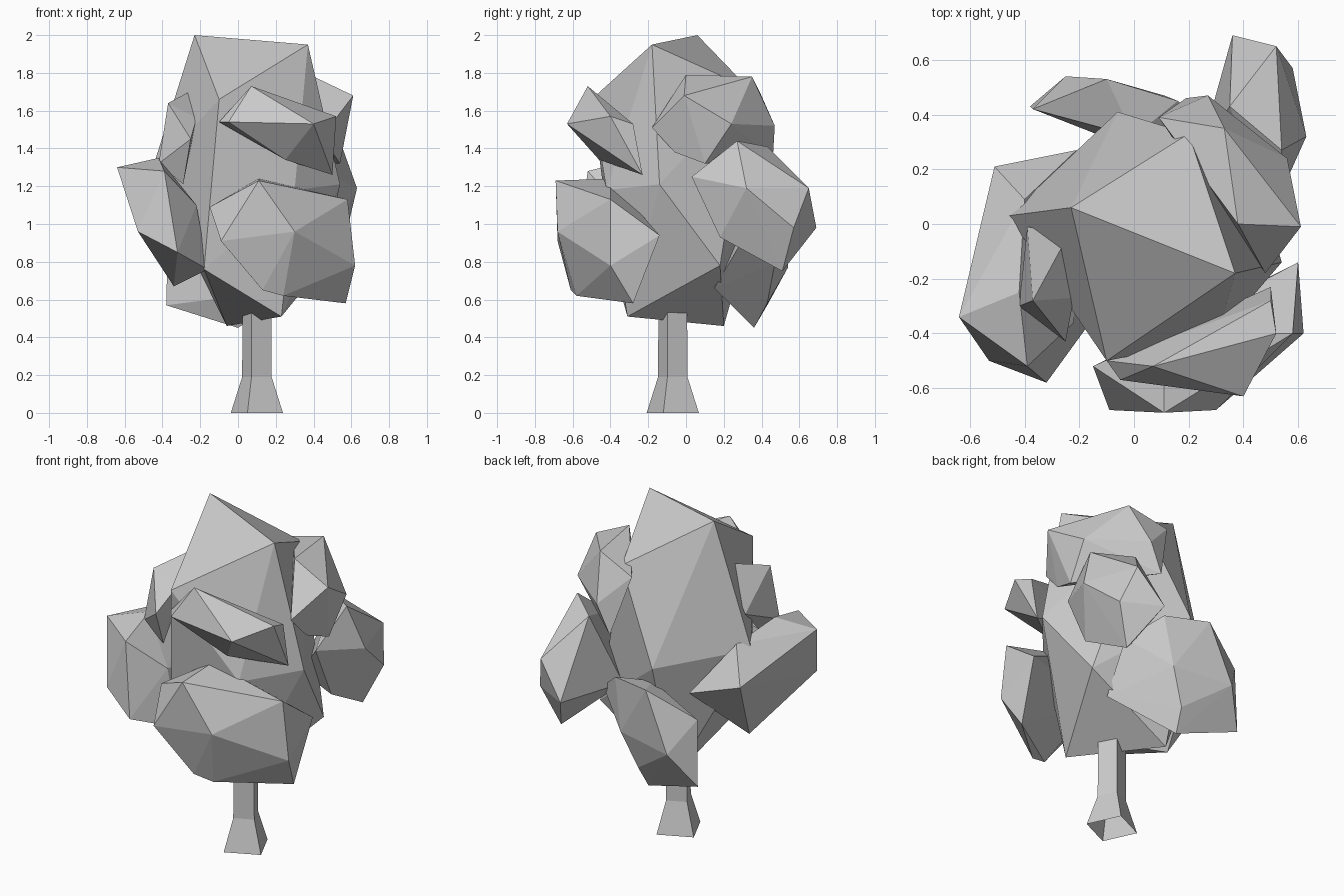
import bpy
import bmesh
import math
from mathutils import Matrix, Vector

CM = 0.01  # corner positions are given in hundredths of a unit

default_cube = bpy.data.objects.get("Cube")
if default_cube:
    bpy.data.objects.remove(default_cube, do_unlink=True)


def make_material(name, colour):
    material = bpy.data.materials.new(name)
    material.use_nodes = True
    material.diffuse_color = colour
    shader = material.node_tree.nodes["Principled BSDF"]
    shader.inputs["Base Color"].default_value = colour
    shader.inputs["Roughness"].default_value = 0.9
    return material


plain_grey = make_material("plain grey", (0.6, 0.6, 0.6, 1))


def finish(name, mesh_builder):
    """Turn a bmesh into a flat shaded object."""
    bmesh.ops.recalc_face_normals(mesh_builder, faces=mesh_builder.faces)
    mesh = bpy.data.meshes.new(name)
    mesh_builder.to_mesh(mesh)
    mesh_builder.free()
    mesh.materials.append(plain_grey)
    part = bpy.data.objects.new(name, mesh)
    bpy.context.scene.collection.objects.link(part)
    return part


def leaf_clump(name, *corners):
    """Faceted boulder of leaves wrapped tightly around its key corners."""
    bm = bmesh.new()
    for corner in corners:
        bm.verts.new(Vector(corner) * CM)
    bmesh.ops.convex_hull(bm, input=bm.verts, use_existing_faces=False)
    loose = [vert for vert in bm.verts if not vert.link_faces]
    bmesh.ops.delete(bm, geom=loose, context="VERTS")
    return finish(name, bm)


def tapered_trunk(name, centre, turn, sections, sides=4):
    """Open stack of square rings, given as (height, radius), joined by walls."""
    bm = bmesh.new()
    spin = Matrix.Rotation(turn, 3, "Z")
    rings = []
    for height, radius in sections:
        ring = []
        for side in range(sides):
            angle = math.tau * side / sides
            spoke = Vector((math.cos(angle), math.sin(angle), 0)) * radius
            ring.append(bm.verts.new(centre + spin @ spoke + Vector((0, 0, height))))
        rings.append(ring)
    for lower, upper in zip(rings, rings[1:]):
        for side in range(sides):
            after = (side + 1) % sides
            bm.faces.new((lower[side], lower[after], upper[after], upper[side]))
    return finish(name, bm)


# Trunk with a flared foot, open at both ends
tapered_trunk("trunk", Vector((0.1, -0.07, 0)), math.radians(-110),
              [(0, 0.147), (0.19, 0.083), (0.7, 0.08)])

# Tall central crown
leaf_clump("main_crown",
           (-23, 6, 200), (37, -18, 195), (-10, -50, 166), (20, 33, 172),
           (-46, 3, 127), (-6, 41, 119), (54, -14, 121), (30, -42, 118),
           (-18, -38, 76), (23, -31, 51), (-6, 20, 46), (45, 18, 78))

# Clumps on the front
leaf_clump("lower_front_clump",
           (-15, -52, 109), (-9, -68, 91), (30, -68, 96), (11, -69, 123),
           (11, -40, 124), (58, -40, 113), (62, -40, 78), (57, -28, 58),
           (60, -14, 94), (13, -61, 65), (24, -58, 62))
leaf_clump("upper_front_clump",
           (-10, -50, 154), (-5, -57, 154), (7, -52, 173), (40, -63, 153),
           (52, -40, 157), (50, -28, 153), (50, -23, 126), (25, -46, 134))

# Clumps on the -x side
leaf_clump("lower_side_clump",
           (-64, -34, 130), (-53, -50, 96), (-32, -58, 85), (-39, -52, 128),
           (-34, -12, 67), (-16, -36, 76), (-51, 21, 112), (-21, 27, 103),
           (-22, -36, 110), (-42, -25, 135), (-40, 9, 131))
leaf_clump("upper_side_clump",
           (-24, -4, 171), (-37, -28, 164), (-42, -30, 132), (-22, -27, 156),
           (-25, -43, 145), (-29, -30, 121), (-39, -1, 145))

# Clumps on the +x side and the back
leaf_clump("upper_back_clump",
           (61, -1, 168), (48, -18, 151), (38, 0, 179), (33, 35, 178),
           (56, 24, 153), (27, 47, 152), (50, -6, 138), (54, 10, 132),
           (19, 46, 135), (9, 39, 170))
leaf_clump("middle_back_clump",
           (63, 32, 119), (52, 65, 119), (36, 69, 98), (54, 27, 144),
           (35, 43, 141), (58, 57, 98), (48, 51, 75), (50, 18, 93),
           (50, 3, 125), (24, 26, 97))
leaf_clump("lower_back_clump",
           (-38, 43, 57), (-37, 42, 97), (-25, 54, 77), (0, 36, 45),
           (16, 45, 110), (-10, 53, 112), (11, 47, 79), (33, 32, 95),
           (32, 15, 66), (0, 32, 107), (2, 43, 58))
